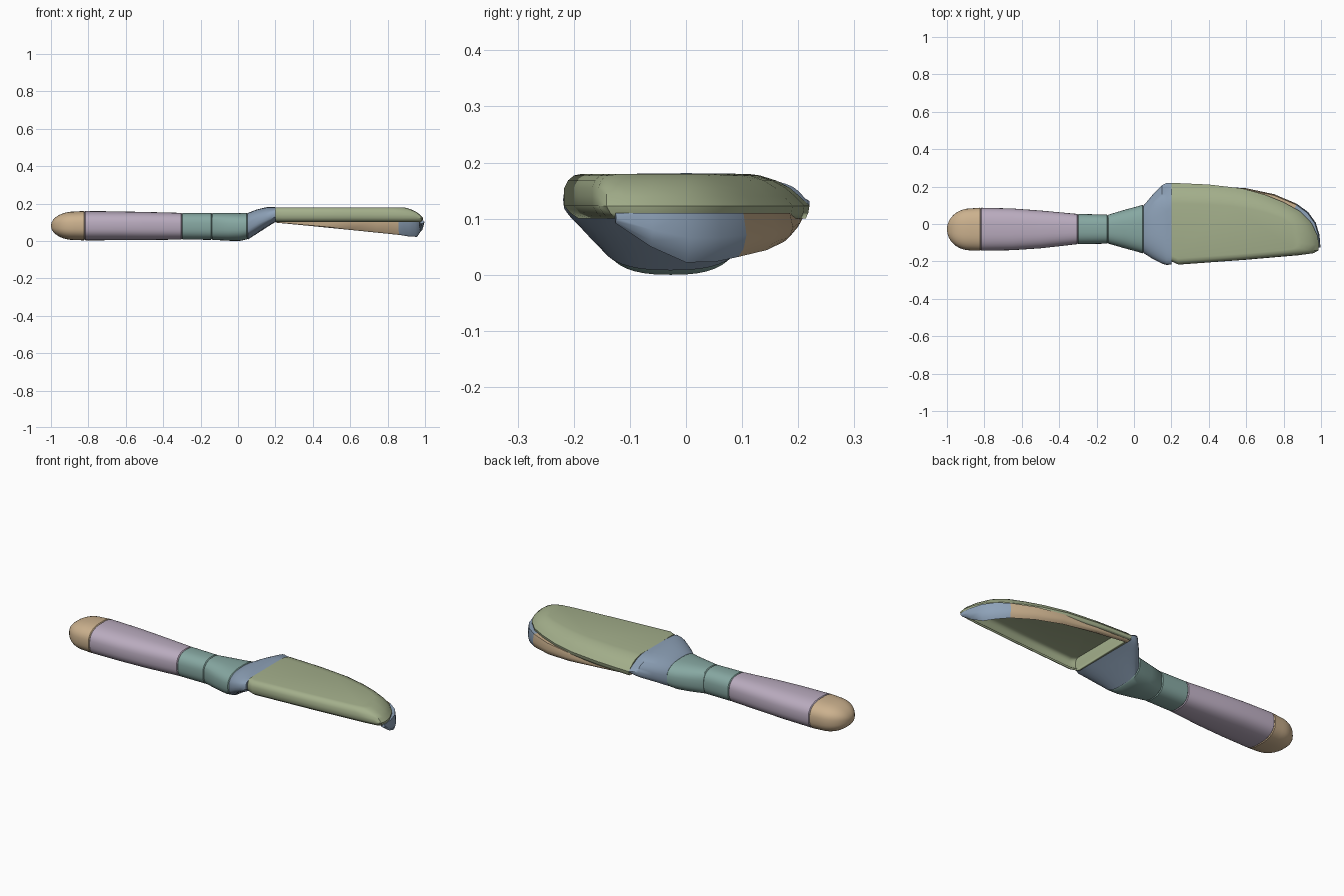
import bpy
import bmesh
import math
from mathutils import Vector

if "Cube" in bpy.data.objects:
    bpy.data.objects.remove(bpy.data.objects["Cube"], do_unlink=True)


def material(name, rgb):
    mat = bpy.data.materials.new(name)
    mat.use_nodes = True
    colour = (*rgb, 1)
    mat.diffuse_color = colour
    mat.node_tree.nodes["Principled BSDF"].inputs["Base Color"].default_value = colour
    return mat


green = material("sage green", (0.37, 0.43, 0.26))
tan = material("tan", (0.60, 0.44, 0.27))
lilac = material("lilac", (0.49, 0.41, 0.52))
teal = material("teal", (0.24, 0.39, 0.36))
blue = material("slate blue", (0.27, 0.36, 0.48))


def loft(name, rings, mat, cap_start=False, cap_end=False, angle=35):
    """Skin a list of equal rings of points into a smooth shaded object."""
    bm = bmesh.new()
    loops = [[bm.verts.new(p) for p in ring] for ring in rings]
    n = len(loops[0])
    for a, b in zip(loops, loops[1:]):
        for i in range(n):
            j = (i + 1) % n
            bm.faces.new((a[i], a[j], b[j], b[i]))
    if cap_start:
        bm.faces.new(loops[0][::-1])
    if cap_end:
        bm.faces.new(loops[-1])
    bmesh.ops.remove_doubles(bm, verts=bm.verts, dist=0.0002)
    bmesh.ops.recalc_face_normals(bm, faces=bm.faces)
    mesh = bpy.data.meshes.new(name)
    bm.to_mesh(mesh)
    bm.free()
    mesh.materials.append(mat)
    obj = bpy.data.objects.new(name, mesh)
    bpy.context.collection.objects.link(obj)
    bpy.ops.object.select_all(action='DESELECT')
    obj.select_set(True)
    bpy.context.view_layer.objects.active = obj
    bpy.ops.object.shade_smooth_by_angle(angle=math.radians(angle))
    return obj


def section(x, y0, y1, z0, z1, power=2.6, sides=40):
    """Rounded cross-section across the handle."""
    ring = []
    for i in range(sides):
        t = 2 * math.pi * i / sides
        c, s = math.cos(t), math.sin(t)
        u = math.copysign(abs(c) ** (2 / power), c)
        v = math.copysign(abs(s) ** (2 / power), s)
        ring.append((x, (y0 + y1) / 2 + u * (y1 - y0) / 2,
                     (z0 + z1) / 2 + v * (z1 - z0) / 2))
    return ring


def groove(x, y0, y1, z0, z1, inset=0.004):
    """Slightly smaller section that marks the seam between two parts."""
    return section(x, y0 + inset, y1 - inset, z0 + inset, z1 - inset)


def bevelled(x, y0, y1, z0, z1, power, amount):
    """Cross-section whose left shoulder slopes down and right foot slopes up."""
    ring = []
    for px, y, z in section(x, y0, y1, z0, z1, power):
        if y > 0.1:
            z = min(z, z1 - amount * 0.055 * ((y - 0.1) / 0.12) ** 1.4)
        if y < -0.14:
            z = max(z, z0 + amount * 0.03 * (-y - 0.14) / 0.08)
        ring.append((px, y, z))
    return ring


# Outer sizes of the handle at its seams: y and z limits
grip_end = (-0.143, 0.087, 0.003, 0.160)
grip_top = (-0.108, 0.054, 0.007, 0.150)
neck_mid = (-0.105, 0.050, 0.006, 0.149)
neck_end = (-0.157, 0.102, 0.008, 0.150)
g = 0.004

# Rounded end of the handle
end_rings = []
for i in range(10):
    t = math.radians(4 + 86 * i / 9)
    r = math.sin(t)
    end_rings.append(section(-0.875 - 0.125 * math.cos(t), -0.029 - 0.112 * r,
                             -0.029 + 0.112 * r, 0.081 - 0.076 * r, 0.081 + 0.076 * r))
end_rings += [section(-0.82 - g, *grip_end), groove(-0.82, *grip_end)]
loft("handle_end", end_rings, tan, cap_start=True)

# Tapered grip
loft("grip", [groove(-0.82, *grip_end), section(-0.82 + g, *grip_end),
              section(-0.65, -0.140, 0.083, 0.004, 0.158),
              section(-0.50, -0.130, 0.072, 0.005, 0.155),
              section(-0.30 - g, *grip_top), groove(-0.30, *grip_top)], lilac)

# Neck: straight ring followed by a flare
loft("neck_ring", [groove(-0.30, *grip_top), section(-0.30 + g, *grip_top),
                   section(-0.14 - g, *neck_mid), groove(-0.14, *neck_mid)], teal)
loft("neck_flare", [groove(-0.14, *neck_mid), section(-0.14 + g, *neck_mid),
                    section(-0.05, -0.130, 0.076, 0.001, 0.149),
                    section(0.01, -0.146, 0.092, 0.0, 0.149),
                    section(0.05 - g, *neck_end), groove(0.05, *neck_end)], teal)

# Shoulder rising from the neck to the blade
loft("shoulder", [groove(0.05, *neck_end), section(0.05 + g, *neck_end),
                  section(0.10, -0.187, 0.157, 0.038, 0.168, 2.6),
                  bevelled(0.15, -0.212, 0.208, 0.070, 0.180, 2.8, 0.6),
                  bevelled(0.175, -0.219, 0.220, 0.086, 0.181, 3.2, 0.9),
                  bevelled(0.20, -0.216, 0.220, 0.101, 0.180, 4, 1)], blue, cap_end=True)

# Hollow blade cover, open underneath
outline = [(0.20, 0.22), (0.40, 0.211), (0.58, 0.190), (0.70, 0.157), (0.80, 0.116),
           (0.89, 0.067), (0.95, 0.004), (0.98, -0.06), (0.99, -0.11), (0.985, -0.142),
           (0.96, -0.156), (0.88, -0.167), (0.60, -0.191), (0.24, -0.217), (0.20, -0.20)]
# height, length factor, left and right width factors
levels = [(0.100, 0.99, 0.97, 0.88), (0.110, 0.997, 0.99, 0.95), (0.123, 1.0, 1.0, 1.0),
          (0.140, 0.98, 0.92, 1.0), (0.155, 0.955, 0.84, 1.0), (0.168, 0.92, 0.73, 0.97),
          (0.177, 0.885, 0.60, 0.92), (0.180, 0.855, 0.50, 0.85)]
layers = [[(0.2 + (x - 0.2) * fx, y * (left if y > 0 else right), z) for x, y in outline]
          for z, fx, left, right in levels]
cover = loft("blade_cover", layers, green, cap_end=True, angle=40)
shell = cover.modifiers.new("thickness", 'SOLIDIFY')
shell.thickness = 0.01
shell.offset = -1

# Curved edge strip below the cover: x, y, lower height
path = [(0.20, 0.207, 0.098), (0.40, 0.203, 0.079), (0.60, 0.189, 0.059),
        (0.75, 0.157, 0.044), (0.87, 0.106, 0.032), (0.93, 0.062, 0.023),
        (0.97, 0.006, 0.022), (0.99, -0.06, 0.050), (0.995, -0.125, 0.092)]


def strip_ring(i):
    x, y, low = path[i]
    a, b = path[max(i - 1, 0)], path[min(i + 1, len(path) - 1)]
    inward = Vector((b[1] - a[1], a[0] - b[0], 0)).normalized()
    base = Vector((x, y, 0))
    top = 0.110
    depth = top - low
    shape = ((0.004, top), (-0.002, low + depth * 0.5), (0.004, low + depth * 0.18),
             (0.014, low), (0.022, low + depth * 0.1), (0.026, top))
    return [base + inward * d + Vector((0, 0, z)) for d, z in shape]


loft("edge_strip", [strip_ring(i) for i in range(5)], tan, cap_start=True, angle=50)
loft("tip_strip", [strip_ring(i) for i in range(4, len(path))], blue, cap_end=True, angle=50)
